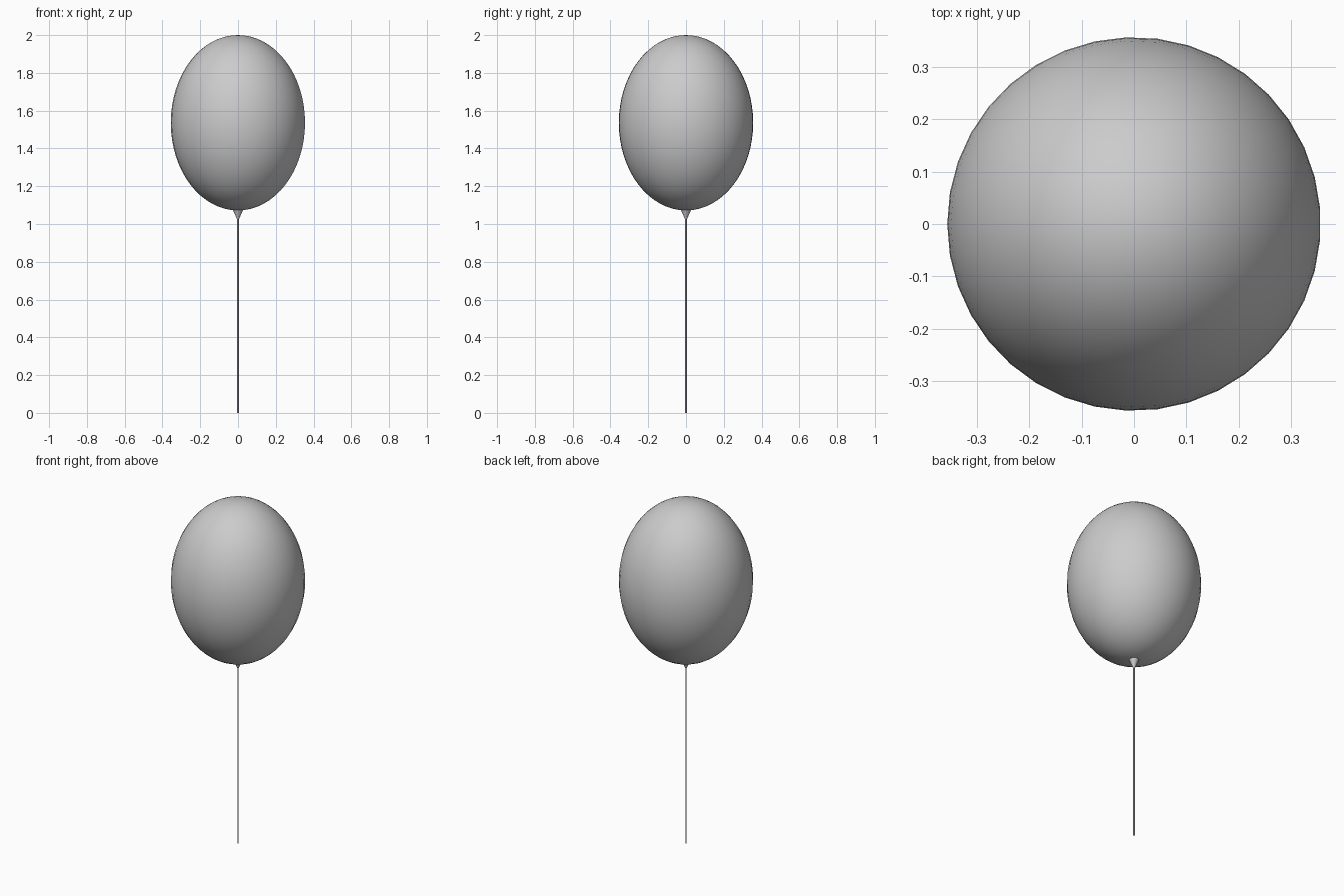
import bpy, math

if "Cube" in bpy.data.objects:
    bpy.data.objects.remove(bpy.data.objects["Cube"])


def finish(name):
    ob = bpy.context.object
    ob.name = name
    bpy.ops.object.shade_smooth_by_angle(angle=math.radians(40))
    return ob


# inflated body, slightly taller than wide
bpy.ops.mesh.primitive_uv_sphere_add(segments=37, ring_count=32, radius=1,
                                     location=(0, 0, 1.536), rotation=(0, 0, math.pi / 2))
bpy.context.object.scale = (0.356, 0.356, 0.464)
bpy.ops.object.transform_apply(location=False, rotation=True, scale=True)
finish("balloon_body")

# neck tapering down to the string
bpy.ops.mesh.primitive_cone_add(vertices=24, radius1=0.003, radius2=0.03, depth=0.062,
                                location=(0, 0, 1.051))
finish("balloon_neck")

# string hanging to the ground
bpy.ops.mesh.primitive_cylinder_add(vertices=8, radius=0.004, depth=1.04,
                                    location=(0, 0, 0.52))
finish("string")
